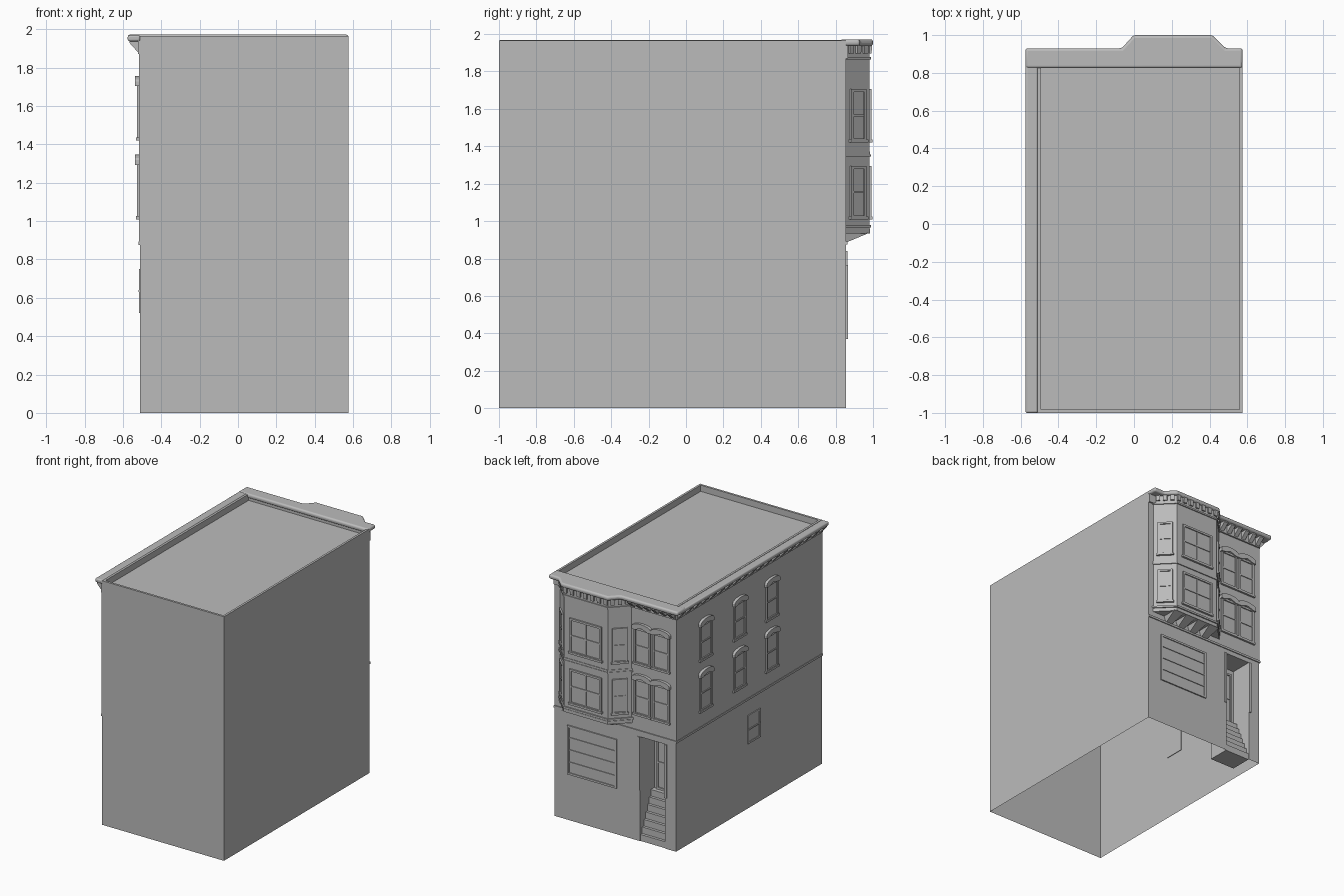
import bpy, bmesh, math
from mathutils import Vector, Matrix

if bpy.data.objects.get("Cube"):
    bpy.data.objects.remove(bpy.data.objects["Cube"], do_unlink=True)

stone = bpy.data.materials.new("plain_grey")
stone.use_nodes = True
GREY = (0.5, 0.5, 0.5, 1)
stone.diffuse_color = GREY
stone.node_tree.nodes["Principled BSDF"].inputs["Base Color"].default_value = GREY

# Main dimensions
LEFT, RIGHT, BACK, STREET, TOP = 0.575, -0.51, -1.0, 0.855, 1.965
NY, NX = Vector((0, 1, 0)), Vector((-1, 0, 0))


def finish(name, bm, matrix=None):
    bmesh.ops.remove_doubles(bm, verts=bm.verts, dist=1e-5)
    bmesh.ops.recalc_face_normals(bm, faces=bm.faces)
    mesh = bpy.data.meshes.new(name)
    bm.to_mesh(mesh)
    bm.free()
    ob = bpy.data.objects.new(name, mesh)
    bpy.context.collection.objects.link(ob)
    mesh.materials.append(stone)
    if matrix:
        ob.matrix_world = matrix
    return ob


def box(bm, x0, x1, y0, y1, z0, z1):
    size = Matrix.Diagonal((x1 - x0, y1 - y0, z1 - z0, 1))
    mid = Matrix.Translation(((x0 + x1) / 2, (y0 + y1) / 2, (z0 + z1) / 2))
    bmesh.ops.create_cube(bm, size=1, matrix=mid @ size)


def prism(bm, points, direction):
    face = bm.faces.new([bm.verts.new(p) for p in points])
    ext = bmesh.ops.extrude_face_region(bm, geom=[face], use_keep_orig=True)
    moved = [g for g in ext["geom"] if isinstance(g, bmesh.types.BMVert)]
    bmesh.ops.translate(bm, verts=moved, vec=direction)


def plan_slab(name, plan, z0, z1):
    bm = bmesh.new()
    prism(bm, [(x, y, z0) for x, y in plan], (0, 0, z1 - z0))
    return finish(name, bm)


def single_box(name, *limits):
    bm = bmesh.new()
    box(bm, *limits)
    return finish(name, bm)


def wall_frame(x, y, n):
    # Local axes: x along the wall, y outwards, z up
    u = n.cross(Vector((0, 0, 1)))
    m = Matrix((u, n, (0, 0, 1))).transposed().to_4x4()
    m.translation = (x, y, 0)
    return m


def soften(ob, width):
    mod = ob.modifiers.new("rounded", "BEVEL")
    mod.width, mod.segments = width, 4
    bpy.context.view_layer.objects.active = ob
    bpy.ops.object.select_all(action="DESELECT")
    ob.select_set(True)
    bpy.ops.object.shade_smooth_by_angle()


# Building shell, open underneath, with a doorway recess
D0, D1, DTOP, DBACK = -0.41, -0.19, 0.84, 0.675
bm = bmesh.new()


def face(*pts):
    return bm.faces.new([bm.verts.new(p) for p in pts])


face(*[(x, STREET, z) for x, z in [(RIGHT, 0), (D0, 0), (D0, DTOP), (D1, DTOP),
                                   (D1, 0), (LEFT, 0), (LEFT, TOP), (RIGHT, TOP)]])
for (xa, ya), (xb, yb) in [((LEFT, STREET), (LEFT, BACK)), ((LEFT, BACK), (RIGHT, BACK)),
                           ((RIGHT, BACK), (RIGHT, STREET))]:
    face((xa, ya, 0), (xb, yb, 0), (xb, yb, TOP), (xa, ya, TOP))
for x in (D0, D1):
    face((x, STREET, 0), (x, DBACK, 0), (x, DBACK, DTOP), (x, STREET, DTOP))
face((D0, DBACK, 0), (D1, DBACK, 0), (D1, DBACK, DTOP), (D0, DBACK, DTOP))
face((D0, STREET, DTOP), (D1, STREET, DTOP), (D1, DBACK, DTOP), (D0, DBACK, DTOP))
roof = face((LEFT, BACK, TOP), (LEFT, STREET, TOP), (RIGHT, STREET, TOP), (RIGHT, BACK, TOP))
# Sunken roof behind a parapet
bmesh.ops.remove_doubles(bm, verts=bm.verts, dist=1e-5)
bmesh.ops.inset_region(bm, faces=[roof], thickness=0.025)
sunk = bmesh.ops.extrude_face_region(bm, geom=[roof])
bmesh.ops.translate(bm, vec=(0, 0, -0.05),
                    verts=[g for g in sunk["geom"] if isinstance(g, bmesh.types.BMVert)])
if roof.is_valid:
    bmesh.ops.delete(bm, geom=[roof], context="FACES")
finish("building_shell", bm)

# Entrance steps and door side trims
bm = bmesh.new()
STEPS = 7
for i in range(STEPS):
    front = STREET - 0.005 - i * 0.022
    box(bm, D0, D1, DBACK, front, i * 0.052, (i + 1) * 0.052)
finish("entrance_steps", bm)
for side, x in (("right", D0 - 0.02), ("left", D1)):
    single_box("door_trim_" + side, x, x + 0.02, STREET - 0.01, STREET + 0.008, 0.41, DTOP)

# Upper side wall facing and the belt courses
single_box("upper_side_facing", RIGHT - 0.005, RIGHT, BACK, STREET, 0.88, 1.9)
single_box("side_belt", RIGHT - 0.009, RIGHT, BACK, STREET + 0.005, 0.875, 0.892)
single_box("street_belt", RIGHT - 0.009, LEFT, STREET, STREET + 0.008, 0.875, 0.892)


# Bay window body
def bay_plan(o):
    return [(0.525 + o * 1.41, STREET), (0.40 + o * 0.41, 0.98 + o),
            (0.01 - o * 0.41, 0.98 + o), (-0.115 - o * 1.41, STREET)]


plan_slab("bay_body", bay_plan(0), 0.95, 1.95)
for name, o, z0, z1 in [("bay_floor", 0.004, 0.935, 0.96), ("bay_base_band", 0.01, 0.965, 0.98),
                        ("bay_middle_band", 0.008, 1.345, 1.355),
                        ("bay_middle_lip", 0.004, 1.355, 1.372),
                        ("bay_top_band", 0.008, 1.865, 1.878)]:
    plan_slab(name, bay_plan(o), z0, z1)

# Wedge corbels under the bay
for i in range(4):
    x = 0.205 + (i - 1.5) * 0.115
    bm = bmesh.new()
    base = [bm.verts.new((x + dx, y, 0.937)) for dx, y in
            [(-0.045, STREET), (0.045, STREET), (0.045, 0.98), (-0.045, 0.98)]]
    low = [bm.verts.new((x + dx, STREET, 0.885)) for dx in (-0.025, 0.025)]
    bmesh.ops.convex_hull(bm, input=base + low)
    finish("bay_corbel_%d" % (i + 1), bm)


# Windows, doors and shutters share one framed builder
def framed(name, x, y, n, w, z0, z1, cols, rows, hood=False, sill=True, bar=0.016, deep=0.012):
    bm = bmesh.new()
    h = w / 2
    top = z1 - 0.04 if hood else z1
    box(bm, -h, h, -0.005, 0.003, z0, top)
    for s in (-1, 1):
        box(bm, min(s * h, s * (h - bar)), max(s * h, s * (h - bar)), 0, deep, z0, top)
    for z in (z0, top - bar):
        box(bm, -h, h, 0, deep, z, z + bar)
    # Glazing bars
    for i in range(1, cols):
        u = -h + w * i / cols
        box(bm, u - 0.005, u + 0.005, 0, 0.008, z0, top)
    for i in range(1, rows):
        z = z0 + (top - z0) * i / rows
        box(bm, -h, h, 0, 0.009, z - 0.005, z + 0.005)
    if sill:
        box(bm, -h - 0.008, h + 0.008, 0, deep + 0.004, z0 - 0.006, z0 + 0.01)
    # Curved hood
    if hood:
        wide = h + 0.01
        arc = [(wide * math.cos(math.pi * k / 8), 0, top + 0.012 + 0.03 * math.sin(math.pi * k / 8))
               for k in range(9)]
        prism(bm, arc + [(-wide, 0, top - 0.012), (-h + bar, 0, top - 0.012),
                         (0, 0, top + 0.008), (h - bar, 0, top - 0.012),
                         (wide, 0, top - 0.012)], (0, 0.022, 0))
    return finish(name, bm, wall_frame(x, y, n))


for floor, z in (("lower", 1.015), ("upper", 1.425)):
    framed(floor + "_bay_front_window", 0.205, 0.98, NY, 0.285, z, z + 0.28, 2, 2)
    for side, x, sx in (("left", 0.4625, 1), ("right", -0.0525, -1)):
        n = Vector((sx, 1, 0)).normalized()
        framed("%s_bay_%s_window" % (floor, side), x, 0.9175, n, 0.113, z, z + 0.28, 1, 2)
    for i, x in enumerate((-0.212, -0.38)):
        framed("%s_street_window_%d" % (floor, i + 1), x, STREET, NY, 0.148, z, z + 0.33, 1, 2, True)
    for i, y in enumerate((0.49, 0.058, -0.35)):
        framed("%s_side_window_%d" % (floor, i + 1), RIGHT - 0.005, y, NX, 0.15, z, z + 0.33, 1, 2, True)
framed("small_side_window", RIGHT, -0.133, NX, 0.16, 0.52, 0.75, 1, 2, sill=False, deep=0.007)
framed("garage_door", 0.235, STREET, NY, 0.44, 0.37, 0.765, 1, 4, sill=False, deep=0.01)
framed("entrance_door", -0.30, DBACK, NY, 0.17, 0.364, 0.8, 1, 2, sill=False)

# Rounded roof cornices
street_plan = [(-0.575, 0.825), (LEFT, 0.825), (LEFT, 0.93), (0.485, 0.93), (0.415, 1.0),
               (-0.002, 1.0), (-0.065, 0.93), (-0.575, 0.93)]
soften(plan_slab("street_cornice", street_plan, 1.937, 1.972), 0.014)
soften(single_box("side_cornice", -0.575, RIGHT, BACK, 0.9, 1.937, 1.968), 0.01)
single_box("street_frieze", RIGHT, LEFT, STREET, STREET + 0.012, 1.87, 1.94)
single_box("side_frieze", RIGHT - 0.012, RIGHT, BACK, STREET, 1.87, 1.94)


# Cornice brackets with a sloping underside
def bracket_row(name, x, y, n, offsets, reach, width, drop):
    bm = bmesh.new()
    for u in offsets:
        a = u - width / 2
        prism(bm, [(a, 0, 1.94), (a, reach, 1.94), (a, reach, 1.928), (a, 0.012, 1.94 - drop),
                   (a, 0, 1.94 - drop)], (width, 0, 0))
    finish(name, bm, wall_frame(x, y, n))


bracket_row("side_brackets", RIGHT, 0, NX, [-0.97 + i * 0.1 for i in range(19)], 0.055, 0.04, 0.06)
bracket_row("street_brackets", 0, STREET, NY, [-0.485 + i * 0.07 for i in range(6)], 0.065, 0.035, 0.06)
bracket_row("bay_front_dentils", 0.205, 0.98, NY, [(i - 3) * 0.06 for i in range(7)], 0.014, 0.03, 0.045)
for side, x, sx in (("left", 0.4625, 1), ("right", -0.0525, -1)):
    bracket_row("bay_%s_dentils" % side, x, 0.9175, Vector((sx, 1, 0)).normalized(),
                [-0.055, 0, 0.055], 0.014, 0.03, 0.045)
